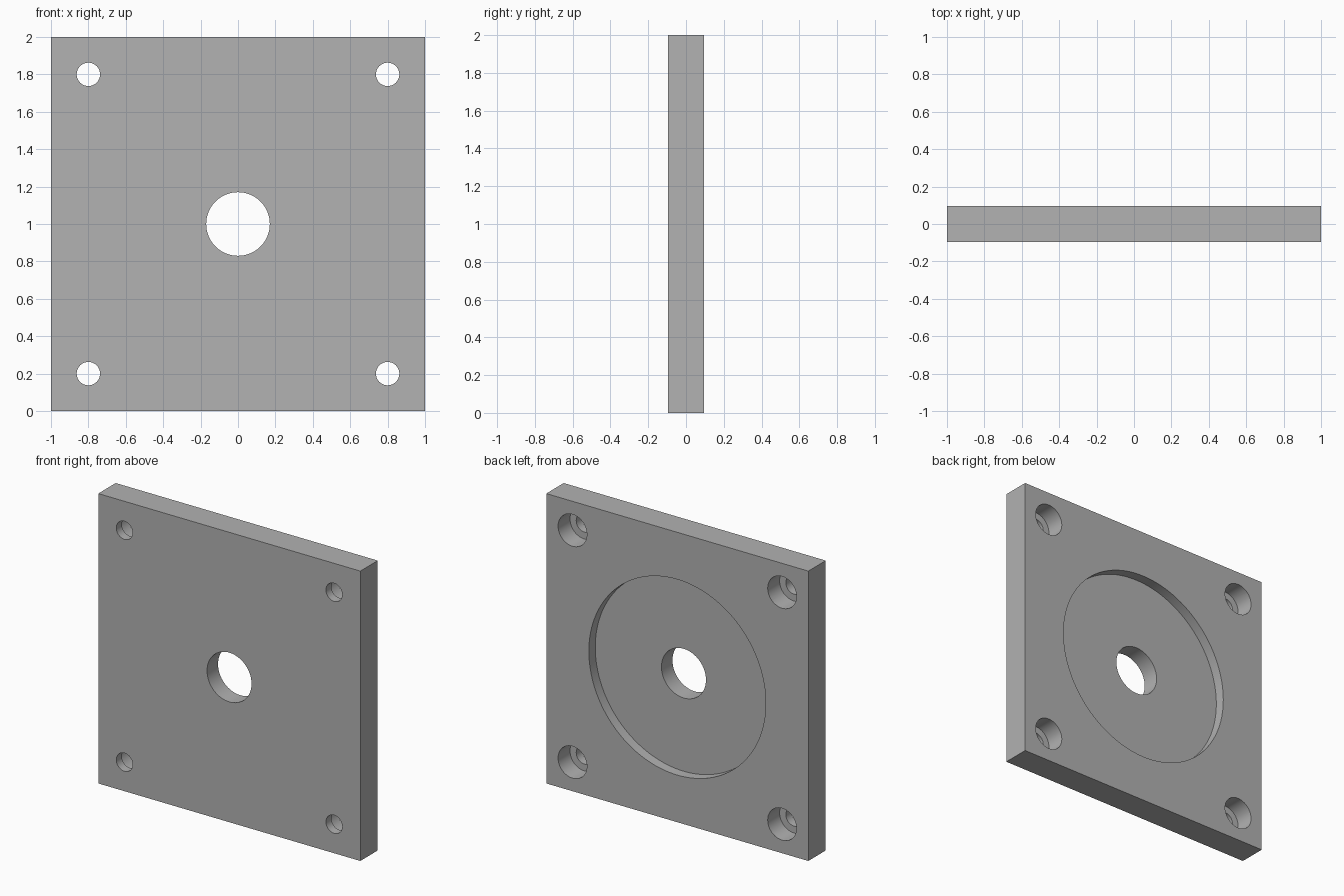
import bpy
from math import pi, radians

cube = bpy.data.objects.get("Cube")
if cube:
    bpy.data.objects.remove(cube, do_unlink=True)

THICK = 0.19
FRONT, BACK = -THICK / 2, THICK / 2
OVER = 0.1  # how far cutters reach past the surface

# Single grey material
grey = bpy.data.materials.new("plain grey")
grey.use_nodes = True
colour = (0.445, 0.445, 0.445, 1)
grey.diffuse_color = colour
grey.node_tree.nodes["Principled BSDF"].inputs["Base Color"].default_value = colour

# Square plate
bpy.ops.mesh.primitive_cube_add(size=1, location=(0, 0, 1))
plate = bpy.context.object
plate.name = "mounting_plate"
plate.scale = (2, THICK, 2)
bpy.ops.object.transform_apply(location=False, rotation=False, scale=True)
plate.data.materials.append(grey)


def drill(x, z, radius, y_start, sides):
    """Cut a round hole from y_start out through the back face."""
    y_end = BACK + OVER
    bpy.ops.mesh.primitive_cylinder_add(
        vertices=sides, radius=radius, depth=y_end - y_start,
        location=(x, (y_start + y_end) / 2, z), rotation=(pi / 2, 0, 0))
    cutter = bpy.context.object
    cutter.hide_render = True
    cutter.data.materials.append(grey)
    bpy.context.view_layer.objects.active = plate
    cut = plate.modifiers.new("hole", 'BOOLEAN')
    cut.operation = 'DIFFERENCE'
    cut.solver = 'EXACT'
    cut.object = cutter
    bpy.ops.object.modifier_apply(modifier=cut.name)
    bpy.data.objects.remove(cutter, do_unlink=True)


# Round recess in the back and the central bore
drill(0, 1, 0.675, BACK - 0.07, 128)
drill(0, 1, 0.17, FRONT - OVER, 64)

# Counterbored screw holes in the corners
for x in (-0.8, 0.8):
    for z in (0.2, 1.8):
        drill(x, z, 0.11, BACK - 0.13, 48)
        drill(x, z, 0.0625, FRONT - OVER, 48)

# Smooth hole walls with crisp rims
bpy.ops.object.select_all(action='DESELECT')
plate.select_set(True)
bpy.context.view_layer.objects.active = plate
bpy.ops.object.shade_smooth_by_angle(angle=radians(30))
